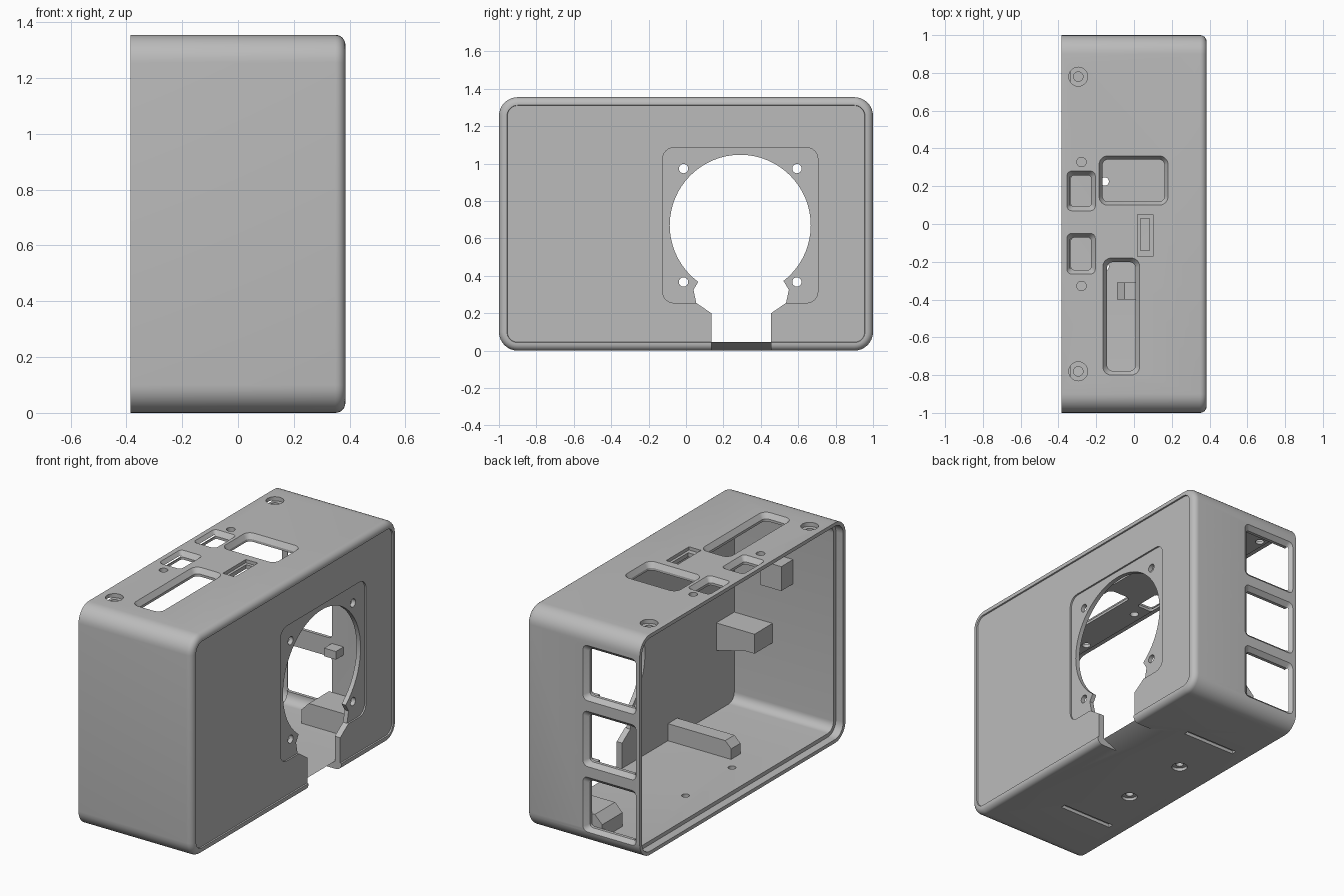
import bpy, bmesh, math

if "Cube" in bpy.data.objects:
    bpy.data.objects.remove(bpy.data.objects["Cube"])

grey = bpy.data.materials.new("grey_plastic")
grey.diffuse_color = (0.5, 0.5, 0.5, 1)
grey.use_nodes = True
grey.node_tree.nodes["Principled BSDF"].inputs["Base Color"].default_value = grey.diffuse_color
H = 1.355   # overall height
X = 0.385   # half depth
T = 0.045   # wall thickness


def rrect(a0, a1, b0, b1, r=0.0, n=6):
    """Outline of a rounded rectangle."""
    if r <= 0:
        return [(a0, b0), (a1, b0), (a1, b1), (a0, b1)]
    pts = []
    for k, (ca, cb) in enumerate([(a1 - r, b1 - r), (a0 + r, b1 - r), (a0 + r, b0 + r), (a1 - r, b0 + r)]):
        for i in range(n + 1):
            t = math.pi / 2 * (k + i / n)
            pts.append((ca + r * math.cos(t), cb + r * math.sin(t)))
    return pts


def circle(a, b, r, n=24):
    return [(a + r * math.cos(2 * math.pi * i / n), b + r * math.sin(2 * math.pi * i / n)) for i in range(n)]


def loft(name, axis, rings):
    """Closed solid through rings of (height along axis, outline)."""
    place = {"x": lambda h, a, b: (h, a, b), "y": lambda h, a, b: (a, h, b), "z": lambda h, a, b: (a, b, h)}[axis]
    bm = bmesh.new()
    loops = [[bm.verts.new(place(h, a, b)) for a, b in pts] for h, pts in rings]
    n = len(loops[0])
    for lo, hi in zip(loops, loops[1:]):
        for i in range(n):
            bm.faces.new((lo[i], lo[(i + 1) % n], hi[(i + 1) % n], hi[i]))
    bm.faces.new(loops[0][::-1])
    bm.faces.new(loops[-1])
    bmesh.ops.recalc_face_normals(bm, faces=bm.faces)
    me = bpy.data.meshes.new(name)
    bm.to_mesh(me)
    bm.free()
    me.materials.append(grey)
    ob = bpy.data.objects.new(name, me)
    bpy.context.collection.objects.link(ob)
    return ob


def box(name, x0, x1, y0, y1, z0, z1):
    return loft(name, "z", [(z0, rrect(x0, x1, y0, y1)), (z1, rrect(x0, x1, y0, y1))])


def cut(axis, *rings):
    """Subtract a lofted solid from the case."""
    c = loft("cutter", axis, rings)
    c.hide_render = True
    m = case.modifiers.new("cut", "BOOLEAN")
    m.operation, m.solver, m.object = "DIFFERENCE", "EXACT", c
    bpy.context.view_layer.objects.active = case
    bpy.ops.object.modifier_apply(modifier=m.name)
    bpy.data.objects.remove(c)


def section(inset, r=0.1):
    return rrect(-1 + inset, 1 - inset, inset, H - inset, max(r - inset, 0.02), 8)


# Case body with a rounded edge round the closed side
F = 0.036
rings = [(-X, section(0))]
for i in range(7):
    t = math.pi / 2 * i / 6
    rings.append((X - F + F * math.sin(t), section(F * (1 - math.cos(t)))))
case = loft("case", "x", rings)

# Hollow inside, stepped lip at the opening, sunk outer panel
cut("x", (-X - 0.1, section(T)), (X - T, section(T)))
cut("x", (-X - 0.1, section(0.022)), (-X + 0.05, section(0.022)))
cut("x", (X - 0.008, section(0.045)), (X + 0.02, section(0.038)))

# Fan seat, opening and screw holes
FY, FZ = 0.29, 0.67
seat = rrect(FY - 0.415, FY + 0.415, FZ - 0.415, FZ + 0.415, 0.06)
cut("x", (X - 0.018, seat), (X + 0.1, seat))
ring = circle(FY, FZ, 0.377, 64)
cut("x", (X - 0.15, ring), (X + 0.1, ring))
for sy in (-1, 1):
    for sz in (-1, 1):
        hole = circle(FY + sy * 0.303, FZ + sz * 0.303, 0.025, 16)
        cut("x", (X - 0.15, hole), (X + 0.1, hole))

# Cable notch below the fan, with a sloped floor edge
half = [(0.16, T), (0.16, 0.2), (0.24, 0.255), (0.255, 0.325), (0.225, 0.375), (0.225, 0.45)]
notch = [(FY + 0.005 + a, b) for a, b in half] + [(FY + 0.005 - a, b) for a, b in half[::-1]]
cut("x", (X - 0.15, notch), (X + 0.1, notch))
slope = [(0.22, -0.01), (0.42, -0.01), (0.42, 0.06), (X - T, T)]
cut("y", (0.135, slope), (0.455, slope))


def pocket(x0, x1, y0, y1, step, r):
    """Chamfered opening through the top."""
    inner = rrect(x0 + step, x1 - step, y0 + step, y1 - step, r * 0.7)
    cut("z", (H - 0.15, inner), (H - 0.03, inner), (H, rrect(x0, x1, y0, y1, r)),
        (H + 0.05, rrect(x0, x1, y0, y1, r)))


# Openings in the top
pocket(-0.355, -0.205, 0.07, 0.28, 0.022, 0.025)
pocket(-0.355, -0.205, -0.265, -0.05, 0.022, 0.025)
pocket(-0.185, 0.18, 0.10, 0.36, 0.018, 0.045)
pocket(-0.165, 0.03, -0.80, -0.18, 0.022, 0.045)
outer, inner = rrect(0.018, 0.1, -0.172, 0.05), rrect(0.035, 0.083, -0.14, 0.03)
cut("z", (H - 0.02, outer), (H + 0.1, outer))
cut("z", (H - 0.15, inner), (H + 0.1, inner))

# Screw holes in the top and the floor
for s in (-1, 1):
    big, small = circle(-0.295, s * 0.78, 0.05), circle(-0.295, s * 0.78, 0.025)
    cut("z", (H - 0.025, big), (H + 0.1, big))
    cut("z", (H - 0.15, small), (H + 0.1, small))
    led = circle(-0.278, s * 0.328, 0.025)
    cut("z", (H - 0.15, led), (H + 0.1, led))
    hole, sink = circle(-0.155, s * 0.225, 0.022), circle(-0.155, s * 0.225, 0.045)
    cut("z", (-0.1, hole), (0.1, hole))
    cut("z", (-0.1, sink), (0.018, sink))
    groove = rrect(-0.29, 0.07, s * 0.555 - 0.016, s * 0.555 + 0.016)
    cut("z", (-0.1, groove), (0.02, groove))

# Three windows in the back wall
for z in (0.08, 0.485, 0.89):
    frame, hole = rrect(-0.36, 0.0, z, z + 0.34, 0.03), rrect(-0.345, -0.03, z + 0.025, z + 0.315, 0.02)
    cut("y", (0.9, hole), (0.975, hole))
    cut("y", (0.975, hole), (1.0, frame), (1.1, frame))

# Inner supports
W = X - T + 0.005
bar = [(W, 0.04), (-0.09, 0.04), (-0.09, 0.11), (-0.05, 0.15), (W, 0.15)]
loft("floor_bar", "y", [(-0.4, bar), (-0.31, bar)])
block = [(W, 0.04), (-0.1, 0.04), (-0.1, 0.13), (-0.05, 0.18), (W, 0.18)]
loft("floor_block", "y", [(0.76, block), (0.957, block)])
shelf = [(W, 0.42), (0.14, 0.47), (0.08, 0.47), (0.08, 0.59), (W, 0.59)]
loft("corner_shelf", "y", [(-0.957, shelf), (-0.78, shelf)])
box("front_lug", -0.06, 0.08, -0.957, -0.84, 0.87, 1.02)
for z in (0.455, 0.858):
    box("window_clip", -0.03, 0.05, 0.88, 0.957, z - 0.025, z + 0.025)

# Smooth the rounded edges of the case
bpy.ops.object.select_all(action="DESELECT")
case.select_set(True)
bpy.context.view_layer.objects.active = case
bpy.ops.object.shade_smooth_by_angle(angle=math.radians(30))
